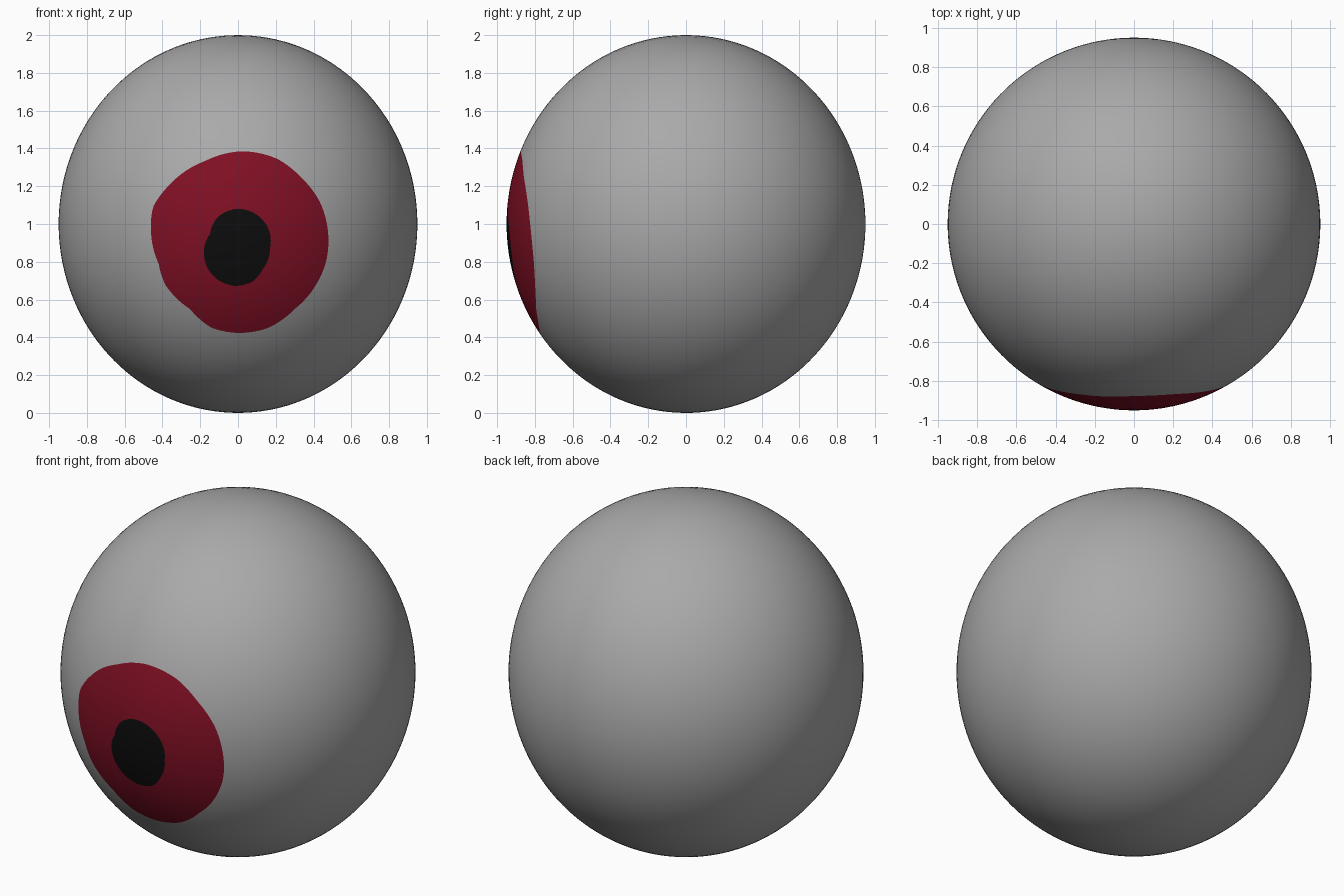
import bpy, bmesh, math
from mathutils import Vector

if "Cube" in bpy.data.objects:
    bpy.data.objects.remove(bpy.data.objects["Cube"])

RX, RZ, CZ = 0.95, 1.0, 1.0      # ellipsoid radii and centre height
EYE_Z = 0.9                      # height of the iris centre
N = 120                          # segments around

IRIS = [(0.476, 0.963), (0.434, 1.116), (0.33, 1.25), (0.21, 1.344), (0.02, 1.385),
        (-0.175, 1.333), (-0.36, 1.21), (-0.45, 1.09), (-0.46, 0.947), (-0.42, 0.79),
        (-0.386, 0.68), (-0.254, 0.55), (-0.14, 0.45), (0.01, 0.423), (0.16, 0.45),
        (0.30, 0.55), (0.42, 0.69), (0.466, 0.80)]
PUPIL = [(0.17, 0.947), (0.127, 1.026), (0.0, 1.08), (-0.106, 1.037), (-0.148, 0.947),
         (-0.18, 0.868), (-0.164, 0.772), (-0.106, 0.704), (-0.016, 0.672),
         (0.074, 0.693), (0.132, 0.762), (0.17, 0.878)]


def radius_at(outline, ang):
    """Radius of a hand-drawn outline in a given direction (polar interpolation)."""
    pts = sorted((math.atan2(z - EYE_Z, x) % math.tau, math.hypot(x, z - EYE_Z))
                 for x, z in outline)
    pts = [(pts[-1][0] - math.tau, pts[-1][1])] + pts + [(pts[0][0] + math.tau, pts[0][1])]
    for (a0, r0), (a1, r1) in zip(pts, pts[1:]):
        if a0 <= ang <= a1:
            return r0 + (r1 - r0) * (ang - a0) / (a1 - a0)


def front_dir(x, z):
    """Unit direction of the front surface point seen at x, z."""
    u, w = x / RX, (z - CZ) / RZ
    return Vector((u, -math.sqrt(max(0, 1 - u * u - w * w)), w))


def material(name, rgb):
    m = bpy.data.materials.new(name)
    m.diffuse_color = (*rgb, 1)
    m.use_nodes = True
    m.node_tree.nodes["Principled BSDF"].inputs["Base Color"].default_value = m.diffuse_color
    return m


bm = bmesh.new()


def add(d):
    return bm.verts.new((d.x * RX, d.y * RX, CZ + d.z * RZ))


# Rings: pupil, then iris, then the rest of the ball to the back pole
rings = []
angles = [math.tau * i / N for i in range(N)]
pr = [radius_at(PUPIL, a) for a in angles]
ir = [radius_at(IRIS, a) for a in angles]


def flat_ring(radii, mat):
    rings.append((mat, [add(front_dir(r * math.cos(a), EYE_Z + r * math.sin(a)))
                        for r, a in zip(radii, angles)]))


for k in range(1, 5):
    flat_ring([r * k / 4 for r in pr], 2)
for k in range(1, 7):
    flat_ring([p + (q - p) * k / 6 for p, q in zip(pr, ir)], 1)

back = Vector((0, 1, 0))
edge = [front_dir(r * math.cos(a), EYE_Z + r * math.sin(a)) for r, a in zip(ir, angles)]
STEPS = 56
for k in range(1, STEPS):
    rings.append((0, [add(d.slerp(back, k / STEPS)) for d in edge]))

front_pole, back_pole = add(front_dir(0, EYE_Z)), add(back)
for i in range(N):
    j = (i + 1) % N
    bm.faces.new((front_pole, rings[0][1][i], rings[0][1][j])).material_index = 2
    bm.faces.new((back_pole, rings[-1][1][j], rings[-1][1][i])).material_index = 0
    for (_, a), (mat, b) in zip(rings, rings[1:]):
        bm.faces.new((a[i], b[i], b[j], a[j])).material_index = mat

bmesh.ops.recalc_face_normals(bm, faces=bm.faces)
for f in bm.faces:
    f.smooth = True
mesh = bpy.data.meshes.new("eyeball")
bm.to_mesh(mesh)
bm.free()

# Eyeball grey, iris dark red, pupil black
mesh.materials.append(material("eyeball grey", (0.40, 0.40, 0.40)))
mesh.materials.append(material("iris dark red", (0.22, 0.005, 0.018)))
mesh.materials.append(material("pupil black", (0.004, 0.004, 0.004)))
bpy.context.collection.objects.link(bpy.data.objects.new("eyeball", mesh))
